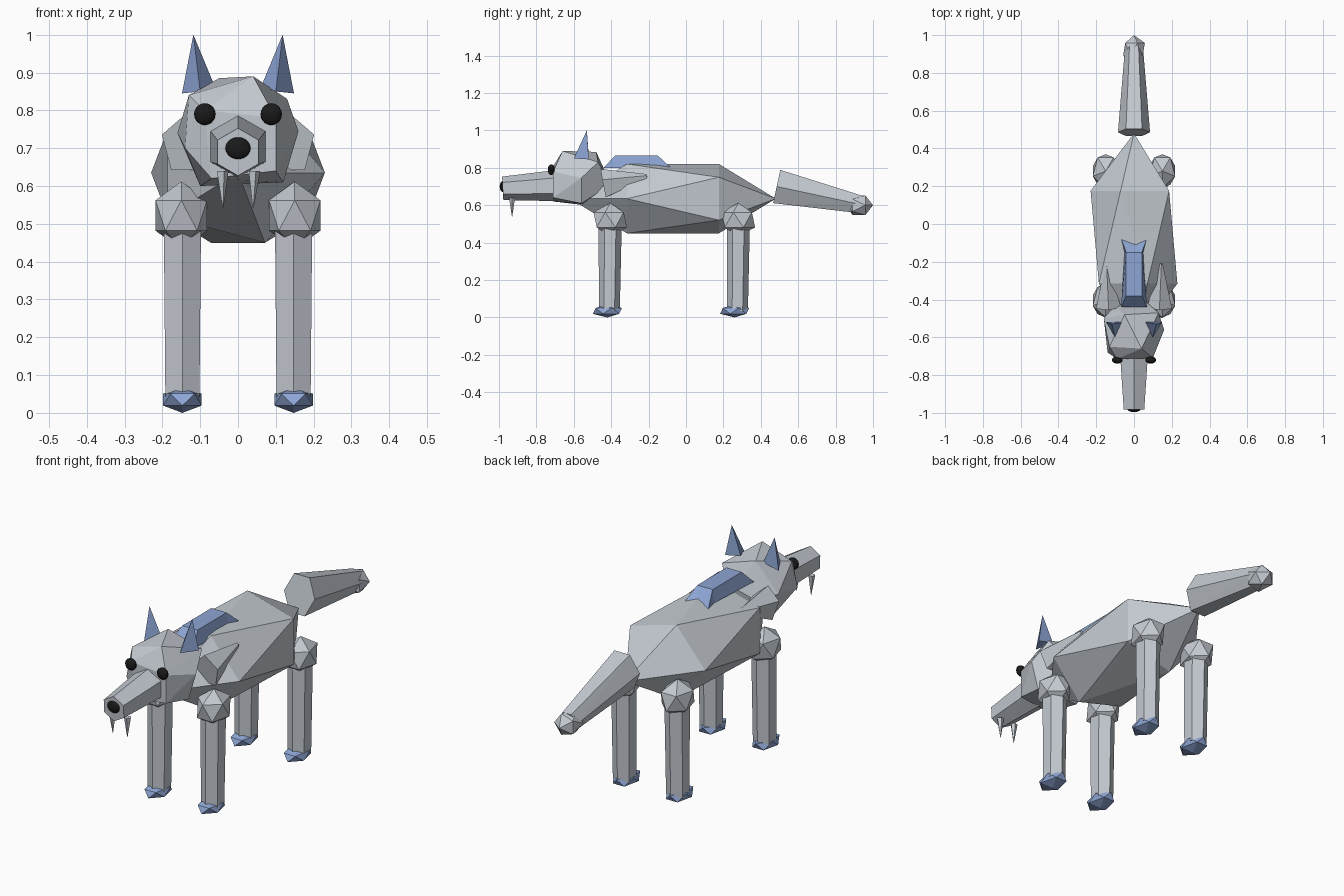
import bpy, bmesh, math
from mathutils import Vector

if "Cube" in bpy.data.objects:
    bpy.data.objects.remove(bpy.data.objects["Cube"])


def material(name, rgb):
    m = bpy.data.materials.new(name)
    m.diffuse_color = (*rgb, 1)
    m.use_nodes = True
    m.node_tree.nodes["Principled BSDF"].inputs["Base Color"].default_value = m.diffuse_color
    return m


GREY = material("grey_fur", (0.55, 0.59, 0.64))
BLUE = material("blue_fur", (0.27, 0.38, 0.66))
BLACK = material("black", (0.01, 0.01, 0.01))


def finish(name, bm, mat):
    bmesh.ops.recalc_face_normals(bm, faces=bm.faces)
    me = bpy.data.meshes.new(name)
    bm.to_mesh(me)
    bm.free()
    me.materials.append(mat)
    ob = bpy.data.objects.new(name, me)
    bpy.context.collection.objects.link(ob)
    return ob


def hull(name, pts, mat):
    bm = bmesh.new()
    for p in pts:
        bm.verts.new(p)
    res = bmesh.ops.convex_hull(bm, input=bm.verts)
    junk = {g for g in res["geom_interior"] if isinstance(g, bmesh.types.BMVert)}
    bmesh.ops.delete(bm, geom=list(junk), context="VERTS")
    bmesh.ops.dissolve_limit(bm, angle_limit=0.01, verts=bm.verts, edges=bm.edges)
    return finish(name, bm, mat)


def gem(name, c, r, mat, axis="z", turn=0.0):
    """Twenty-sided ball with its poles on the given axis."""
    pts = [(0, 0, 1), (0, 0, -1)]
    for i in range(5):
        for h, off in ((0.447, 0), (-0.447, math.pi)):
            a = turn + off + i * math.tau / 5
            pts.append((0.894 * math.cos(a), 0.894 * math.sin(a), h))
    if axis == "y":
        pts = [(x, z, y) for x, y, z in pts]
    return hull(name, [[c[k] + p[k] * r[k] for k in range(3)] for p in pts], mat)


def prism(name, a, b, ra, rb, n, mat, turn=0.0, up=(0, 0, 1)):
    """Tapered prism from a to b, with (side, up) radii at both ends."""
    a, b = Vector(a), Vector(b)
    d = (b - a).normalized()
    side = d.cross(Vector(up)).normalized()
    top = side.cross(d)
    pts = []
    for c, r in ((a, ra), (b, rb)):
        for i in range(n):
            t = turn + i * math.tau / n
            pts.append(c + side * (r[0] * math.cos(t)) + top * (r[1] * math.sin(t)))
    return hull(name, pts, mat)


def ball(name, c, r, mat):
    bm = bmesh.new()
    bmesh.ops.create_uvsphere(bm, u_segments=14, v_segments=10, radius=1)
    for v in bm.verts:
        v.co = [c[k] + v.co[k] * r[k] for k in range(3)]
    return finish(name, bm, mat)


# Body
gem("body", (0, -0.07, 0.635), (0.257, 0.55, 0.218), GREY, "y", math.pi)

# Head and snout
hull("head", [(0.04, -0.66, 0.89), (-0.05, -0.48, 0.885), (-0.13, -0.65, 0.84),
              (0.13, -0.47, 0.83), (0.16, -0.56, 0.745), (-0.16, -0.50, 0.74),
              (-0.14, -0.68, 0.70), (0.10, -0.71, 0.78), (0.10, -0.71, 0.64),
              (-0.09, -0.715, 0.80), (-0.07, -0.71, 0.62), (0.12, -0.56, 0.61),
              (-0.10, -0.54, 0.60), (0.05, -0.40, 0.71), (-0.10, -0.43, 0.72)], GREY)
prism("snout", (0, -0.69, 0.705), (0, -0.98, 0.69), (0.085, 0.083), (0.063, 0.063),
      6, GREY, math.pi / 6)
ball("nose", (0, -0.98, 0.70), (0.034, 0.016, 0.029), BLACK)

for s, label in ((-1, "left"), (1, "right")):
    ball(f"{label}_eye", (s * 0.088, -0.72, 0.79), (0.029, 0.019, 0.029), BLACK)
    # Triangular ears
    hull(f"{label}_ear", [(s * 0.118, -0.53, 1.0), (s * 0.148, -0.52, 0.845),
                          (s * 0.062, -0.52, 0.865), (s * 0.10, -0.60, 0.85)], BLUE)
    # Fangs
    prism(f"{label}_fang", (s * 0.042, -0.93, 0.64), (s * 0.04, -0.93, 0.54),
          (0.017, 0.017), (0.001, 0.001), 5, GREY, up=(0, 1, 0))
    # Neck tufts sweeping back
    prism(f"{label}_neck_tuft", (s * 0.135, -0.44, 0.71), (s * 0.145, -0.21, 0.755),
          (0.07, 0.085), (0.008, 0.012), 5, GREY, math.pi / 2)
    # Legs, joints and feet
    for y, fy, end in ((-0.405, -0.42, "front"), (0.28, 0.26, "hind")):
        gem(f"{label}_{end}_joint", (s * 0.15, y, 0.522), (0.08, 0.1, 0.09), GREY,
            turn=-math.pi / 2)
        prism(f"{label}_{end}_leg", (s * 0.147, y, 0.52), (s * 0.147, y - 0.005, 0.035),
              (0.057, 0.062), (0.052, 0.056), 6, GREY, math.pi / 2, up=(0, 1, 0))
        gem(f"{label}_{end}_foot", (s * 0.147, fy, 0.035), (0.06, 0.087, 0.035), BLUE,
            turn=math.pi / 2)

# Mane: raised plate with flared corners
bm = bmesh.new()
half = [(0.068, -0.44, 0.80), (0.05, -0.15, 0.80), (0.07, -0.07, 0.79)]
R = [bm.verts.new(p) for p in half]
L = [bm.verts.new((-x, y, z)) for x, y, z in half]
tail_mid = bm.verts.new((0, -0.09, 0.80))
TR = [bm.verts.new((0.042, y, 0.865)) for y in (-0.38, -0.15)]
TL = [bm.verts.new((-0.042, y, 0.865)) for y in (-0.38, -0.15)]
for S, T in ((R, TR), (L, TL)):
    bm.faces.new((S[0], S[1], T[1], T[0]))
    bm.faces.new((S[1], S[2], T[1]))
    bm.faces.new((S[2], tail_mid, T[1]))
bm.faces.new((TL[0], TR[0], TR[1], TL[1]))
bm.faces.new((L[0], R[0], TR[0], TL[0]))
bm.faces.new((TL[1], TR[1], tail_mid))
bm.faces.new((L[0], R[0], R[1], R[2], tail_mid, L[2], L[1]))
finish("mane", bm, BLUE)

# Tail and tip
prism("tail", (0, 0.485, 0.70), (0, 0.93, 0.605), (0.085, 0.105), (0.048, 0.055), 6, GREY)
gem("tail_tip", (0, 0.925, 0.60), (0.064, 0.075, 0.062), GREY, "y")
